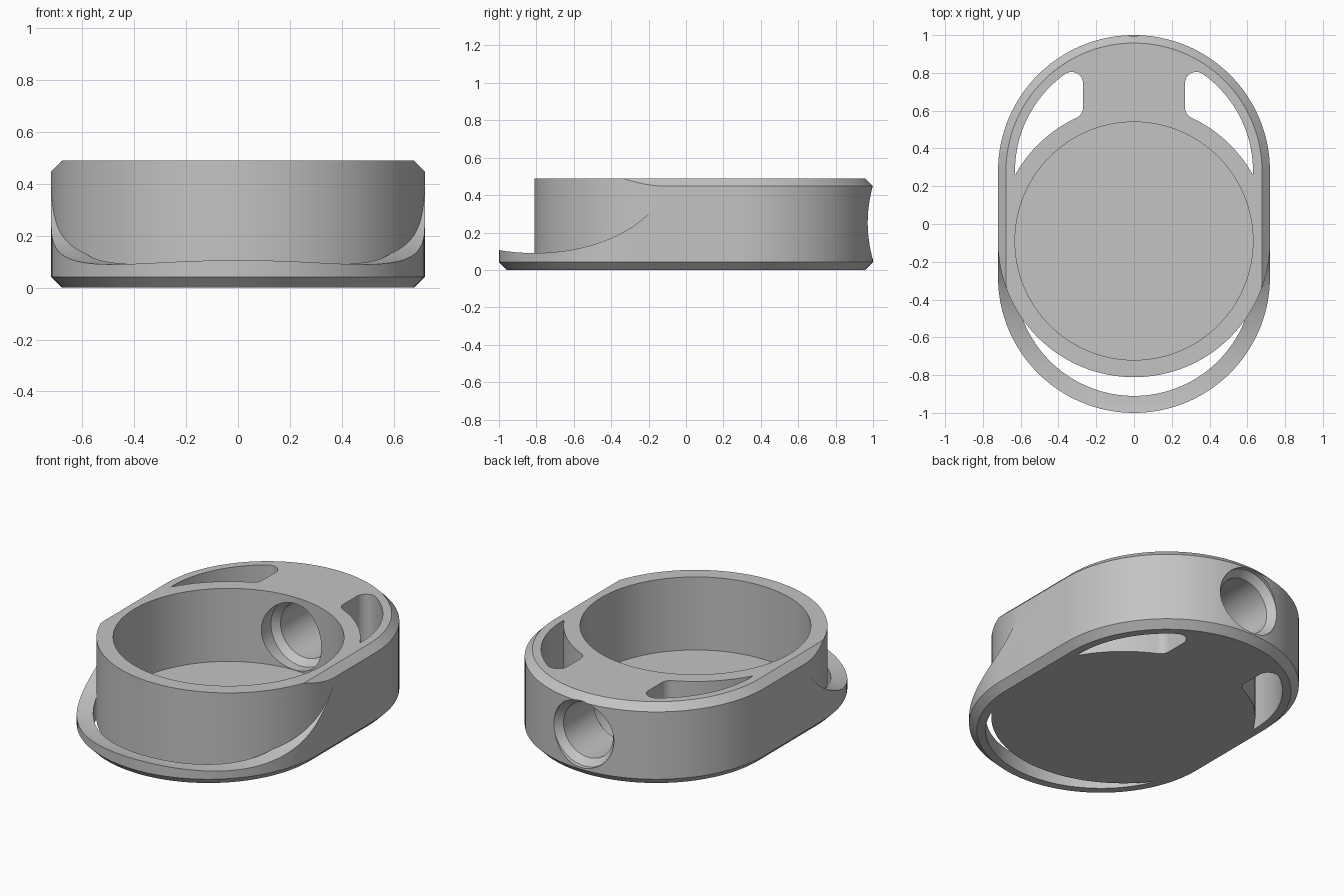
import bpy, bmesh
from math import sin, cos, radians, pi
from mathutils import Vector

cube = bpy.data.objects.get("Cube")
if cube:
    bpy.data.objects.remove(cube, do_unlink=True)

grey = bpy.data.materials.new("plain grey")
grey.use_nodes = True
grey.diffuse_color = (0.55, 0.55, 0.55, 1)
grey.node_tree.nodes["Principled BSDF"].inputs["Base Color"].default_value = grey.diffuse_color

HEIGHT, WIDTH, RIM, BEVEL = 0.49, 0.72, 0.63, 0.042
SHIFT = 0.28        # end arc centres of the body
CUP_Y = -0.09       # centre of the round cup


def arc(cx, cy, r, start, end, steps):
    """Points on an arc, angles in degrees."""
    angles = [radians(start + (end - start) * i / steps) for i in range(steps + 1)]
    return [(cx + r * cos(a), cy + r * sin(a)) for a in angles]


def circle(cx, cy, r, steps=128):
    return arc(cx, cy, r, 0, 360, steps)[:-1]


def loft(name, rings):
    """Closed solid skinned through matching rings of points."""
    bm = bmesh.new()
    loops = [[bm.verts.new(p) for p in ring] for ring in rings]
    n = len(loops[0])
    for low, high in zip(loops, loops[1:]):
        for i in range(n):
            j = (i + 1) % n
            bm.faces.new((low[i], low[j], high[j], high[i]))
    bm.faces.new(loops[0][::-1])
    bm.faces.new(loops[-1])
    bmesh.ops.recalc_face_normals(bm, faces=bm.faces[:])
    mesh = bpy.data.meshes.new(name)
    bm.to_mesh(mesh)
    bm.free()
    obj = bpy.data.objects.new(name, mesh)
    bpy.context.collection.objects.link(obj)
    return obj


def prism(name, outline, bottom, top):
    return loft(name, [[(x, y, z) for x, y in outline] for z in (bottom, top)])


def combine(target, tool, operation="DIFFERENCE"):
    """Apply a boolean and throw the tool away."""
    mod = target.modifiers.new("cut", "BOOLEAN")
    mod.operation, mod.object, mod.solver = operation, tool, "EXACT"
    bpy.context.view_layer.objects.active = target
    bpy.ops.object.modifier_apply(modifier=mod.name)
    bpy.data.objects.remove(tool, do_unlink=True)


# Body: chamfered block with rounded ends
def stadium(inset, z):
    r = WIDTH - inset
    pts = arc(0, SHIFT, r, 0, 180, 64) + arc(0, -SHIFT, r, 180, 360, 64)
    return [(x, y, z) for x, y in pts]


body = loft("tag_housing", [stadium(BEVEL, 0), stadium(0, BEVEL),
                            stadium(0, HEIGHT - BEVEL), stadium(BEVEL, HEIGHT)])

# Front scoop and crescent slot, both kept clear of the cup wall
ellipse = [(-0.81 + 0.72 * cos(a), 0.54 + 0.45 * sin(a))
           for a in (2 * pi * i / 128 for i in range(128))]
scoop = loft("scoop_cutter", [[(x, y, z) for y, z in ellipse] for x in (-1, 1)])
combine(scoop, prism("crescent_cutter", circle(0, -SHIFT, RIM), -0.1, 0.3), "UNION")
combine(scoop, prism("cup_keep", circle(0, CUP_Y, WIDTH + 0.001), -0.5, 1.2))
combine(body, scoop)

# Cup cavity
combine(body, prism("cavity_cutter", circle(0, CUP_Y, RIM), 0.05, 0.7))

# Pair of rounded slots at the back
slot = (arc(0, SHIFT, RIM, -1, 54.6, 32) + arc(0.33, 0.745, 0.06, 54.6, 180, 16)[1:]
        + arc(0.33, 0.617, 0.06, 180, 245, 10) + arc(0, CUP_Y, WIDTH, 65, 29.2, 24)[1:])
for side in (-1, 1):
    combine(body, prism("slot_cutter", [(side * x, y) for x, y in slot], -0.1, 0.7))

# Stepped cord hole through the back wall, flared outside
steps = ((0.4, 0.2), (0.6, 0.2), (0.64, 0.165), (0.93, 0.165), (0.972, 0.2), (1.1, 0.2))
hole = loft("cord_hole_cutter", [[(x, y, z) for x, z in circle(0, 0.252, r, 64)]
                                 for y, r in steps])
combine(body, hole)

# Finish
body.data.materials.clear()
body.data.materials.append(grey)
for face in body.data.polygons:
    face.material_index = 0
bpy.ops.object.select_all(action="DESELECT")
body.select_set(True)
bpy.context.view_layer.objects.active = body
bpy.ops.object.shade_smooth_by_angle(angle=radians(25))
